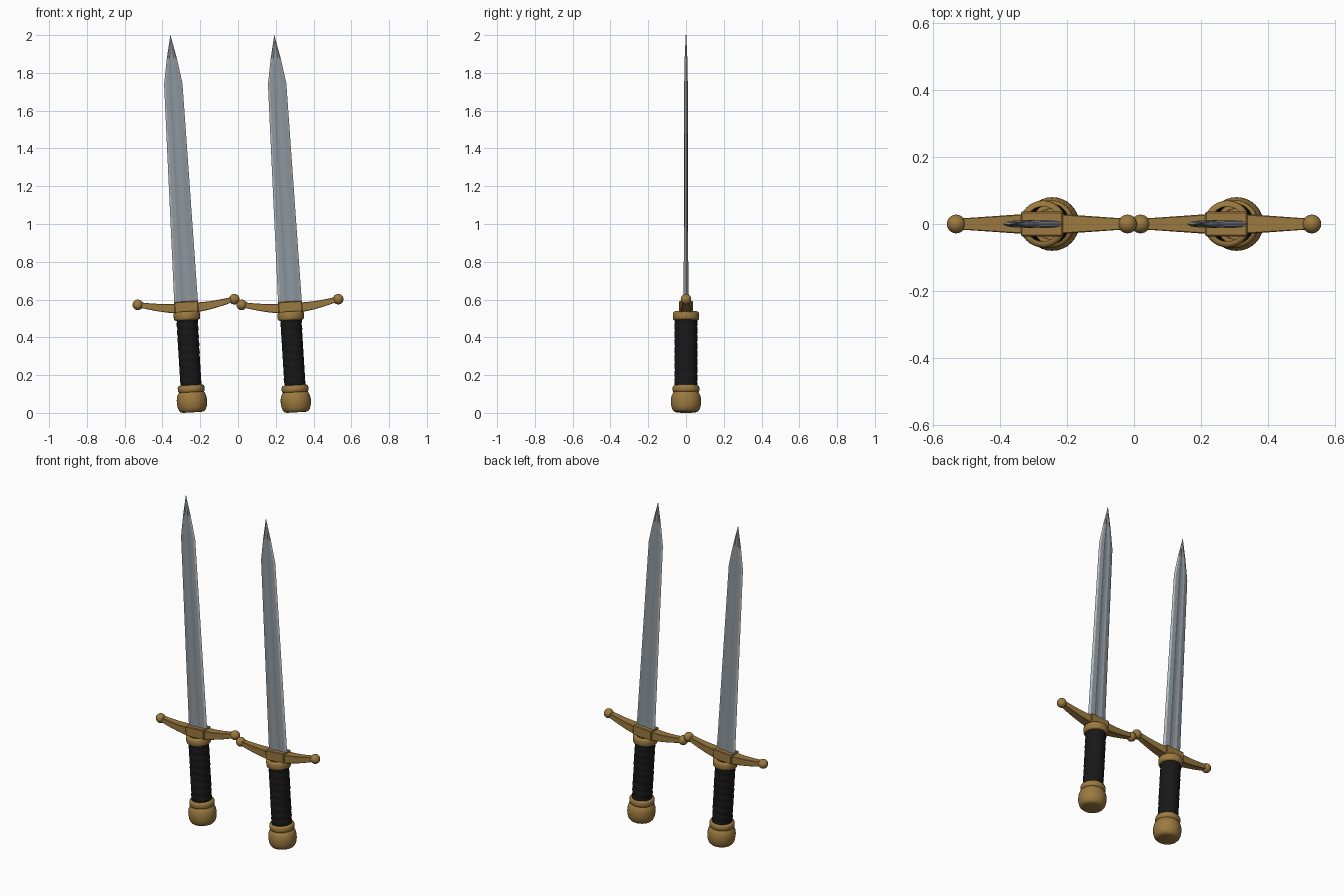
import bpy, bmesh, math
from mathutils import Matrix

if "Cube" in bpy.data.objects:
    bpy.data.objects.remove(bpy.data.objects["Cube"])

TILT = 0.0586  # lean of each sword towards -x


def material(name, rgb):
    m = bpy.data.materials.new(name)
    m.diffuse_color = (*rgb, 1)
    m.use_nodes = True
    m.node_tree.nodes["Principled BSDF"].inputs["Base Color"].default_value = m.diffuse_color
    return m


STEEL = material("steel", (0.27, 0.307, 0.338))
EDGE = material("sharpened_edge", (0.47, 0.5, 0.53))
BRASS = material("brass", (0.33, 0.192, 0.05))
LEATHER = material("black_leather", (0.009, 0.009, 0.009))


def finish(bm, name, mats, place, angle=30):
    bmesh.ops.recalc_face_normals(bm, faces=bm.faces)
    bm.transform(place)
    me = bpy.data.meshes.new(name)
    bm.to_mesh(me)
    bm.free()
    for m in mats:
        me.materials.append(m)
    ob = bpy.data.objects.new(name, me)
    bpy.context.collection.objects.link(ob)
    bpy.ops.object.select_all(action='DESELECT')
    ob.select_set(True)
    bpy.context.view_layer.objects.active = ob
    bpy.ops.object.shade_smooth_by_angle(angle=math.radians(angle))


def loft(rings, loop=False, caps=True, special=()):
    """Skin equal-length rings; columns listed in special get the second material."""
    bm = bmesh.new()
    vs = [[bm.verts.new(p) for p in r] for r in rings]
    n = len(vs[0])
    pairs = list(zip(vs, vs[1:])) + ([(vs[-1], vs[0])] if loop else [])
    for a, b in pairs:
        for i in range(n):
            j = (i + 1) % n
            f = bm.faces.new((a[i], a[j], b[j], b[i]))
            f.material_index = 1 if i in special else 0
    if caps and not loop:
        bm.faces.new(vs[0])
        bm.faces.new(vs[-1])
    return bm


def circle(r, z, n=32):
    return [(r * math.cos(2 * math.pi * i / n), r * math.sin(2 * math.pi * i / n), z) for i in range(n)]


def collar(z0, z1, r_in, r_out):
    # open ring with rounded outer edges
    c = 0.011
    prof = [(r_in, z0), (r_out - c, z0), (r_out - c * .3, z0 + c * .3), (r_out, z0 + c),
            (r_out, z1 - c), (r_out - c * .3, z1 - c * .3), (r_out - c, z1), (r_in, z1)]
    return loft([circle(r, z) for r, z in prof], loop=True)


def grip():
    # oval open tube with shallow spiral wrapping
    n, rows, z0, z1, turns = 32, 72, 0.135, 0.51, 9
    rings = []
    for k in range(rows + 1):
        f = k / rows
        ring = []
        for i in range(n):
            a = 2 * math.pi * i / n
            d = 0.0025 * abs(math.sin(math.pi * turns * f + a / 2))
            ring.append(((0.0545 + d) * math.cos(a), (0.059 + d) * math.sin(a), z0 + (z1 - z0) * f))
        rings.append(ring)
    return loft(rings, caps=False)


def guard_arm(side):
    # tapered square bar curving up to the end ball
    rings = []
    for k in range(13):
        f = k / 12
        u = 0.05 + 0.2 * f
        z = 0.557 + 0.031 * f ** 1.6
        hy, hz = 0.030 - 0.014 * f, 0.026 - 0.012 * f
        c = 0.12 * hz
        rings.append([(side * u, y, z + dz) for y, dz in (
            (-hy, -hz + c), (-hy + c, -hz), (hy - c, -hz), (hy, -hz + c),
            (hy, hz - c), (hy - c, hz), (-hy + c, hz), (-hy, hz - c))])
    return loft(rings)


def blade():
    # pale sharpened edges and a shallow central fuller
    half = [(1, 0), (.82, .65), (.42, 1), (.22, .7), (0, .6)]
    front = half + [(-x, y) for x, y in half[-2::-1]]
    section = front + [(x, -y) for x, y in front[-2:0:-1]]
    rows = [(0.57, .063, .0125), (1.745, .0488, .0095), (1.88, .0265, .007), (2.0034, .0004, .0015)]
    return loft([[(w * x, th * y, t) for x, y in section] for t, w, th in rows], special=(0, 7, 8, 15))


for label, cx in (("left", -0.2405), ("right", 0.3095)):
    place = Matrix.Translation((cx, 0, 0)) @ Matrix.Rotation(-TILT, 4, 'Y')

    # pommel
    prof = [(.05, .003), (.062, .006), (.071, .016), (.077, .032), (.08, .052), (.08, .07),
            (.077, .088), (.071, .103), (.062, .113)]
    finish(loft([circle(r, z) for r, z in prof]), label + "_pommel", [BRASS], place, 40)

    # collars and grip
    finish(collar(.108, .147, .045, .071), label + "_lower_collar", [BRASS], place, 50)
    finish(collar(.491, .538, .052, .070), label + "_upper_collar", [BRASS], place, 50)
    finish(grip(), label + "_grip", [LEATHER], place, 60)

    # guard block
    bm = bmesh.new()
    bmesh.ops.create_cube(bm, size=1, matrix=Matrix.Translation((0, 0, .561)) @ Matrix.Diagonal((.126, .074, .06, 1)))
    bmesh.ops.bevel(bm, geom=bm.edges[:], offset=.004, segments=1, affect='EDGES')
    finish(bm, label + "_guard_block", [BRASS], place, 30)

    # guard arms and end balls
    for side, word in ((-1, "left"), (1, "right")):
        finish(guard_arm(side), f"{label}_guard_{word}_arm", [BRASS], place, 30)
        bm = bmesh.new()
        bmesh.ops.create_uvsphere(bm, u_segments=24, v_segments=14, radius=.028,
                                  matrix=Matrix.Translation((side * .256, 0, .588)))
        finish(bm, f"{label}_guard_{word}_ball", [BRASS], place)

    finish(blade(), label + "_blade", [STEEL, EDGE], place, 10)
